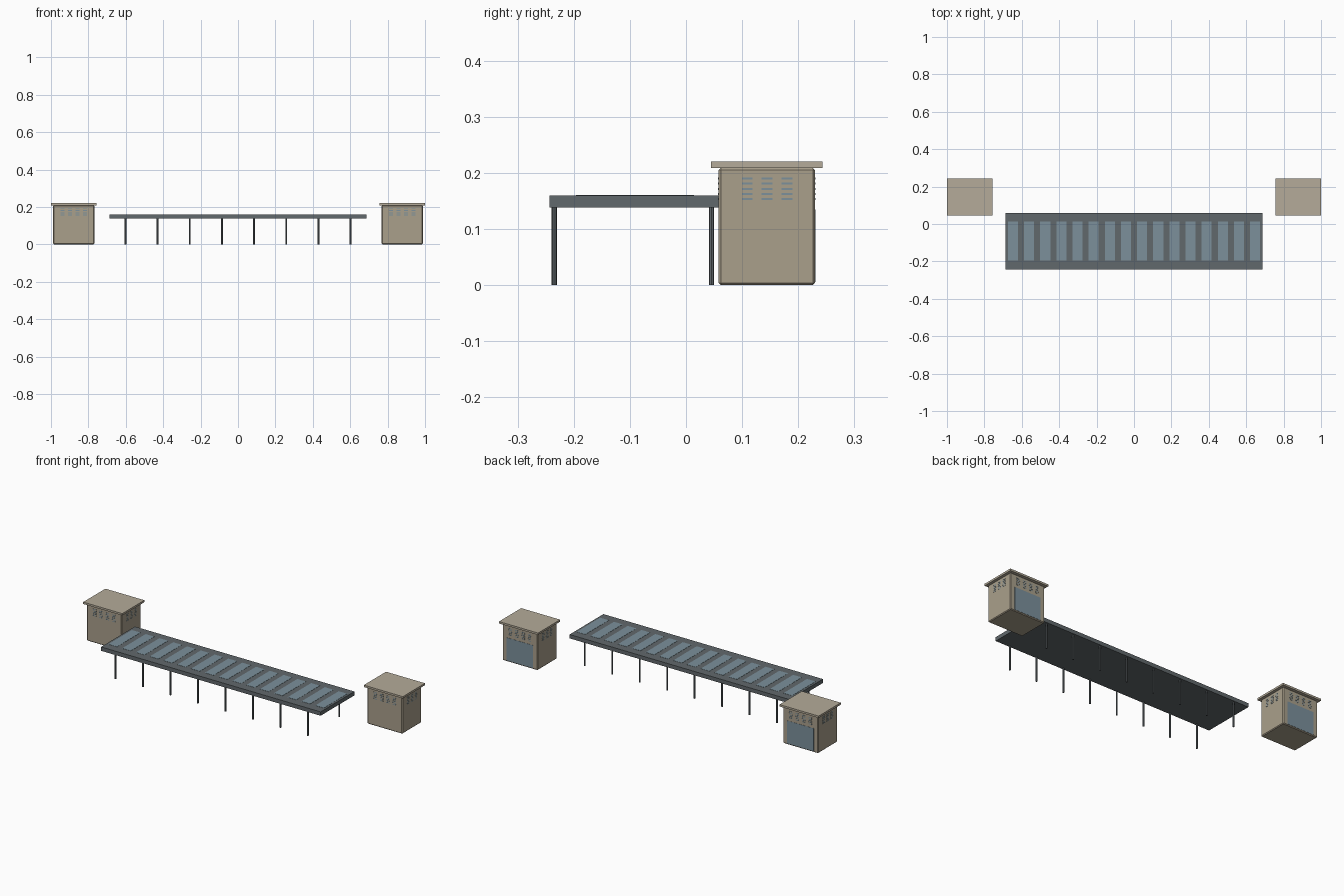
import bpy, bmesh
from mathutils import Matrix, Vector

if "Cube" in bpy.data.objects:
    bpy.data.objects.remove(bpy.data.objects["Cube"])


def material(name, color):
    m = bpy.data.materials.new(name)
    m.diffuse_color = (*color, 1)
    m.use_nodes = True
    m.node_tree.nodes["Principled BSDF"].inputs["Base Color"].default_value = m.diffuse_color
    return m


TAN = material("tan_wall", (0.40, 0.35, 0.26))
TRIM = material("tan_roof", (0.46, 0.41, 0.32))
STEEL = material("dark_steel", (0.12, 0.14, 0.15))
GLASS = material("blue_glass", (0.20, 0.28, 0.33))


def make(name, mat, boxes=(), posts=(), bevel=0):
    """One object from boxes (min, max) and round posts (x, y, radius, height)."""
    bm = bmesh.new()
    for lo, hi in boxes:
        lo, hi = Vector(lo), Vector(hi)
        mtx = Matrix.Translation((lo + hi) / 2) @ Matrix.Diagonal((*(hi - lo), 1))
        bmesh.ops.create_cube(bm, size=1, matrix=mtx)
    for x, y, r, h in posts:
        bmesh.ops.create_cone(bm, cap_ends=True, segments=8, radius1=r, radius2=r,
                              depth=h, matrix=Matrix.Translation((x, y, h / 2)))
    if bevel:
        bmesh.ops.bevel(bm, geom=bm.edges[:], offset=bevel, segments=1, affect='EDGES')
    me = bpy.data.meshes.new(name)
    bm.to_mesh(me)
    bm.free()
    me.materials.append(mat)
    ob = bpy.data.objects.new(name, me)
    bpy.context.collection.objects.link(ob)
    return ob


# Platform canopy with a row of skylights
make("canopy_roof", STEEL, [((-0.687, -0.243, 0.138), (0.687, 0.059, 0.16))])
make("skylights", GLASS,
     [((-0.674 + i * 0.0863, -0.196, 0.155), (-0.62 + i * 0.0863, 0.014, 0.161))
      for i in range(16)])

# Two rows of columns
make("columns", STEEL, posts=[(-0.602 + i * 0.172, y, 0.0047, 0.14)
                              for i in range(8) for y in (-0.235, 0.0455)])

# Entrance huts at both ends
X0, X1, Y0, Y1 = -0.11, 0.11, 0.058, 0.23
D = 0.001
for side, cx in (("left", -0.878), ("right", 0.878)):
    parts = []
    parts.append(make(side + "_hut_walls", TAN, [((X0, Y0, 0), (X1, Y1, 0.209))], bevel=0.004))
    parts.append(make(side + "_hut_roof", TRIM, [((-0.122, 0.045, 0.209), (0.122, 0.243, 0.22))]))

    # Louvre slats on every wall
    slats = []
    for k in range(5):
        z0 = 0.1515 + k * 0.0092
        z1 = z0 + 0.0035
        for i in range(4):
            x = -0.06 + i * 0.04
            slats.append(((x - 0.0105, Y0 - D, z0), (x + 0.0105, Y0 + D, z1)))
            slats.append(((x - 0.0105, Y1 - D, z0), (x + 0.0105, Y1 + D, z1)))
        for i in range(3):
            y = 0.109 + i * 0.0355
            slats.append(((X0 - D, y - 0.0095, z0), (X0 + D, y + 0.0095, z1)))
            slats.append(((X1 - D, y - 0.0095, z0), (X1 + D, y + 0.0095, z1)))
    parts.append(make(side + "_hut_louvres", GLASS, slats))

    # Wide doorway panel on the back
    parts.append(make(side + "_hut_door", GLASS,
                      [((-0.083, Y1 - D, 0.006), (0.083, Y1 + D, 0.135))]))
    for p in parts:
        p.location.x = cx
